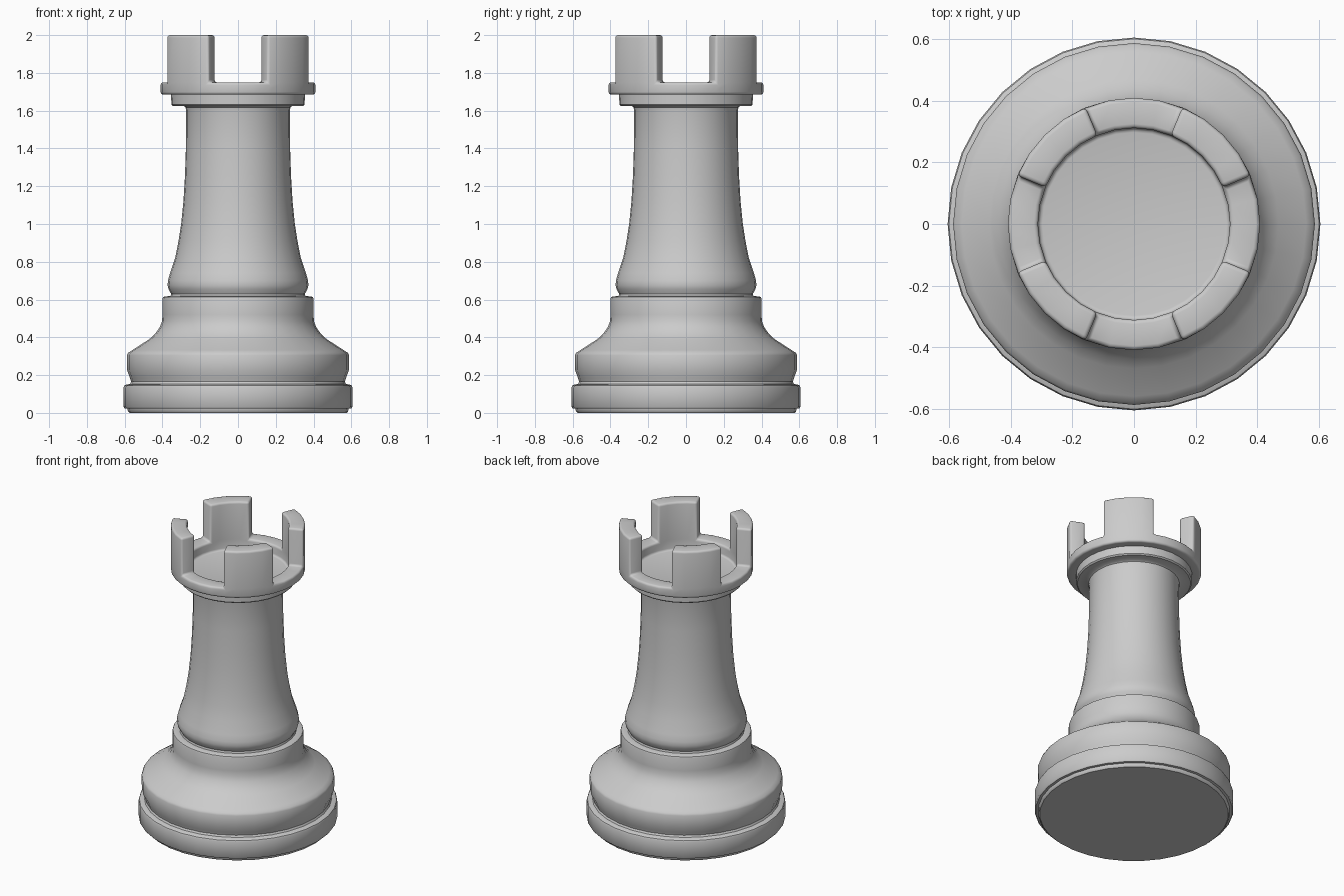
import bpy, bmesh
from math import cos, sin, atan2, degrees, pi

if "Cube" in bpy.data.objects:
    bpy.data.objects.remove(bpy.data.objects["Cube"])

SIDES = 32


def lathe(profile, cap_start=False, cap_end=False):
    """Revolve (radius, height) points round the z axis."""
    bm = bmesh.new()
    rings = [[bm.verts.new((r * cos(2 * pi * k / SIDES), r * sin(2 * pi * k / SIDES), z))
              for k in range(SIDES)] for r, z in profile]
    for a, b in zip(rings, rings[1:]):
        for k in range(SIDES):
            n = (k + 1) % SIDES
            bm.faces.new((a[k], a[n], b[n], b[k]))
    if cap_start:
        bm.faces.new(rings[0][::-1])
    if cap_end:
        bm.faces.new(rings[-1])
    bm.normal_update()
    return bm


def finish(bm, name, bevel=0, angle=40):
    mesh = bpy.data.meshes.new(name)
    bm.to_mesh(mesh)
    bm.free()
    ob = bpy.data.objects.new(name, mesh)
    bpy.context.collection.objects.link(ob)
    bpy.ops.object.select_all(action='DESELECT')
    ob.select_set(True)
    bpy.context.view_layer.objects.active = ob
    if bevel:
        mod = ob.modifiers.new("rounded_edges", 'BEVEL')
        mod.width = bevel
        mod.segments = 3
        mod.limit_method = 'ANGLE'
        mod.angle_limit = 0.6
        bpy.ops.object.modifier_apply(modifier=mod.name)
    bpy.ops.object.shade_smooth_by_angle(angle=angle * pi / 180)
    return ob


# Foot, plinth, tapering shaft and collar
body = [
    (0.575, 0), (0.583, 0.008), (0.585, 0.022), (0.60, 0.024), (0.606, 0.032),
    (0.606, 0.135), (0.602, 0.145), (0.59, 0.15), (0.572, 0.153), (0.566, 0.165),
    (0.572, 0.185), (0.587, 0.225), (0.588, 0.305), (0.582, 0.318), (0.56, 0.332),
    (0.47, 0.39), (0.44, 0.417), (0.415, 0.452), (0.402, 0.485), (0.40, 0.52),
    (0.40, 0.605), (0.397, 0.613), (0.388, 0.617), (0.357, 0.618), (0.354, 0.63),
    (0.368, 0.655), (0.373, 0.675), (0.371, 0.70), (0.36, 0.74), (0.333, 0.82),
    (0.315, 0.91), (0.301, 1.0), (0.289, 1.12), (0.281, 1.25), (0.276, 1.4),
    (0.274, 1.6), (0.278, 1.618), (0.288, 1.625), (0.345, 1.625), (0.353, 1.633),
    (0.354, 1.685),
]
finish(lathe(body, cap_start=True), "body")

# Crown: rim ring with a sunken floor
bm = lathe([(0.352, 1.685), (0.41, 1.685), (0.41, 1.75), (0.312, 1.75), (0.312, 1.68)],
           cap_end=True)

# Battlements: raise four eighths of the rim
tops = []
for f in bm.faces:
    c = f.calc_center_median()
    if abs(c.z - 1.75) < 1e-4 and 22.5 < degrees(atan2(c.y, c.x)) % 90 < 67.5:
        tops.append(f)
new = bmesh.ops.extrude_face_region(bm, geom=tops)["geom"]
for v in new:
    if isinstance(v, bmesh.types.BMVert):
        v.co.z = 2.0
bmesh.ops.delete(bm, geom=[f for f in tops if f.is_valid], context='FACES_ONLY')
bm.normal_update()
finish(bm, "crown", bevel=0.014)
